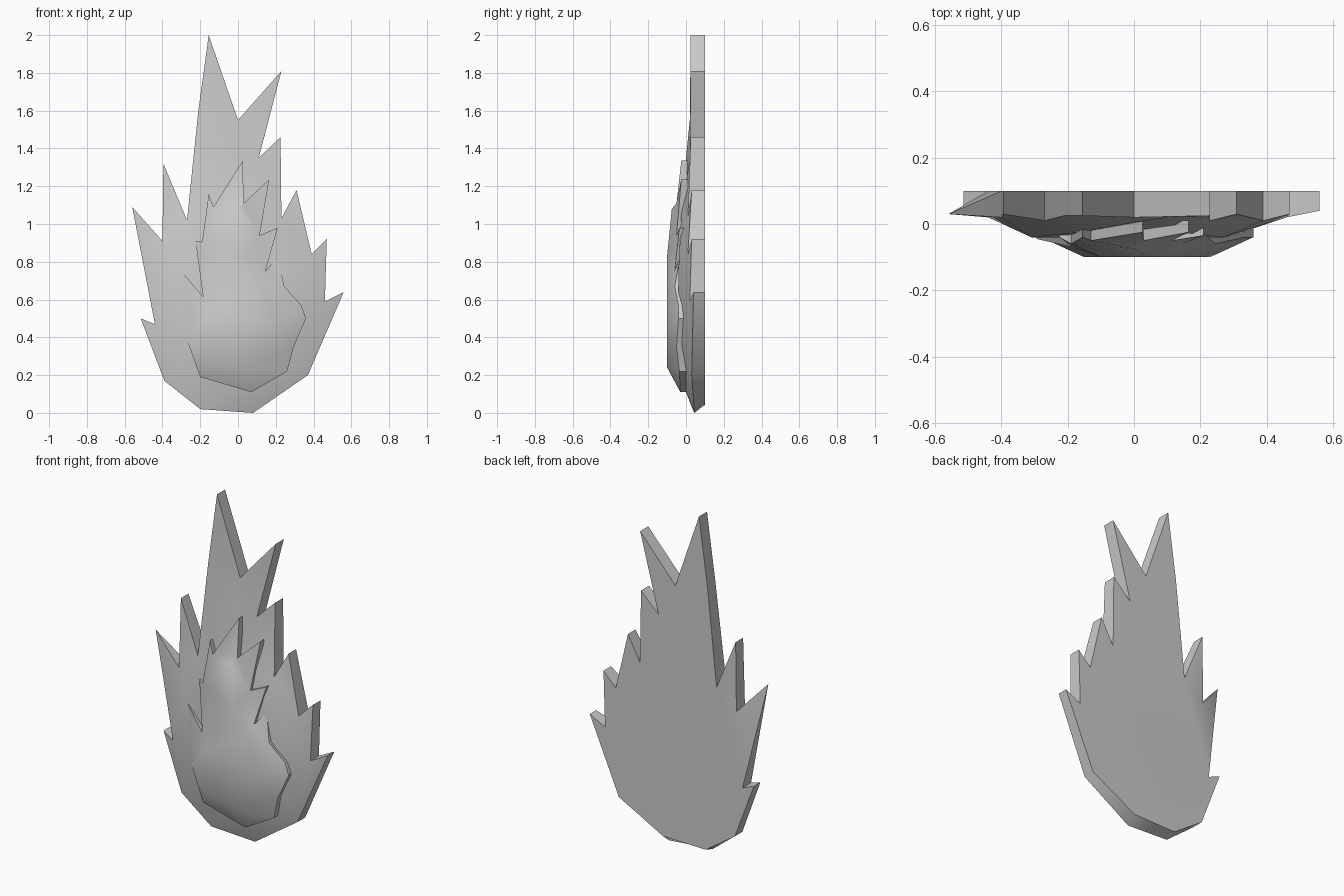
import bpy, bmesh, math
from mathutils import Vector
from mathutils.geometry import delaunay_2d_cdt

if "Cube" in bpy.data.objects:
    bpy.data.objects.remove(bpy.data.objects["Cube"])


def fill(bm, ring, ring_verts, inner):
    """Triangulate an outline plus raised interior points given as (x, y, z)."""
    pts = [Vector((p[0], p[2])) for p in ring + inner]
    n = len(ring)
    verts = ring_verts + [bm.verts.new(p) for p in inner]
    edges = [(i, (i + 1) % n) for i in range(n)]
    out = delaunay_2d_cdt(pts, edges, [], 1, 1e-5)
    for f in out[2]:
        ids = [out[3][i][0] for i in f]
        bm.faces.new([verts[i] for i in ids])


def flame(name, front, inner, back_y, back_edit):
    """Jagged domed front, side walls and flat back."""
    bm = bmesh.new()
    back = [(x, back_y, z) for x, y, z in front]
    for i, p in back_edit.items():
        back[i] = p
    fv = [bm.verts.new(p) for p in front]
    bv = [bm.verts.new(p) for p in back]
    fill(bm, front, fv, inner)
    fill(bm, back, bv, [])
    n = len(front)
    for i in range(n):
        j = (i + 1) % n
        bm.faces.new((fv[i], fv[j], bv[j], bv[i]))
    bmesh.ops.remove_doubles(bm, verts=bm.verts, dist=1e-4)
    bmesh.ops.recalc_face_normals(bm, faces=bm.faces)
    me = bpy.data.meshes.new(name)
    bm.to_mesh(me)
    bm.free()
    ob = bpy.data.objects.new(name, me)
    bpy.context.collection.objects.link(ob)
    bpy.ops.object.select_all(action='DESELECT')
    ob.select_set(True)
    bpy.context.view_layer.objects.active = ob
    bpy.ops.object.shade_smooth_by_angle(angle=math.radians(40))
    return ob


# Outer flame outline, counter-clockwise from the bottom
outer = [(.08, .045, 0), (.37, .03, .2), (.56, .04, .64), (.46, .02, .59),
         (.47, .03, .92), (.39, .01, .84), (.31, .03, 1.18), (.23, .01, 1.03),
         (.225, .025, 1.46), (.11, .02, 1.35), (.23, .025, 1.81), (0, .02, 1.55),
         (-.155, .025, 2), (-.21, .025, 1.6), (-.27, .01, 1.02), (-.395, .03, 1.32),
         (-.40, .02, .91), (-.56, .03, 1.09), (-.44, .02, .47), (-.515, .04, .5),
         (-.39, .03, .17), (-.2, .035, .02)]
outer_dome = [(.06, -.035, .2), (.28, -.04, .42), (.27, -.04, .75), (.14, -.025, 1.05),
              (0, .005, 1.4), (-.16, -.025, 1.05), (-.31, -.04, .78), (-.3, -.04, .4),
              (0, -.04, .7)]
flame("outer_flame", outer, outer_dome, .1,
      {0: (.08, .1, .045), 17: outer[17], 21: (-.2, .1, .04)})

# Inner flame laid over the front
inner = [(.07, -.03, .11), (.26, -.035, .22), (.295, -.05, .35), (.36, -.04, .5),
         (.335, -.04, .57), (.245, -.06, .67), (.21, -.03, .83), (.145, -.06, .75),
         (.21, -.035, .98), (.115, -.05, .94), (.165, -.025, 1.235), (.03, -.05, 1.11),
         (.025, -.025, 1.335), (-.13, -.05, 1.09), (-.155, -.04, 1.16),
         (-.19, -.06, .905), (-.225, -.04, .91), (-.185, -.07, .615),
         (-.295, -.045, .745), (-.27, -.045, .385), (-.2, -.04, .19)]
inner_dome = [(.05, -.1, .24), (.23, -.1, .47), (.12, -.1, .68), (.04, -.1, .83),
              (0, -.075, 1.08), (-.1, -.1, .8), (-.15, -.1, .55), (-.15, -.1, .27)]
flame("inner_flame", inner, inner_dome, .01, {})
